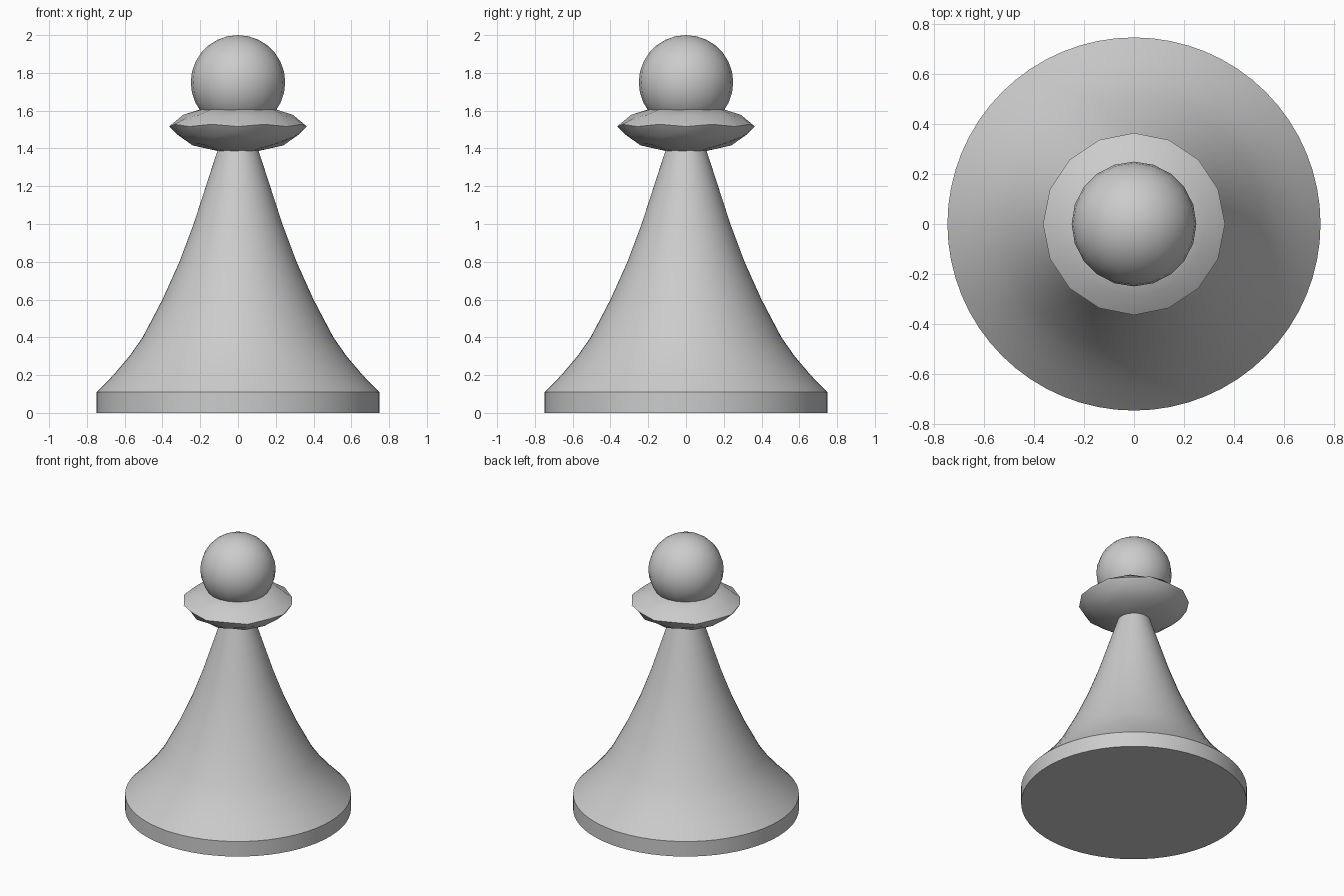
import bpy, bmesh, math

cube = bpy.data.objects.get("Cube")
if cube:
    bpy.data.objects.remove(cube, do_unlink=True)

grey = bpy.data.materials.new("plain_grey")
grey.use_nodes = True
colour = (0.6, 0.6, 0.6, 1)
grey.diffuse_color = colour
grey.node_tree.nodes["Principled BSDF"].inputs["Base Color"].default_value = colour


def finish(obj, angle):
    obj.data.materials.append(grey)
    bpy.ops.object.select_all(action='DESELECT')
    obj.select_set(True)
    bpy.context.view_layer.objects.active = obj
    bpy.ops.object.shade_smooth_by_angle(angle=math.radians(angle))


def lathe(name, profile, sides, angle, ripple=0):
    """Turn a (radius, height) profile around z and cap both ends."""
    bm = bmesh.new()
    rings = []
    for k, (r, z) in enumerate(profile):
        inner = 0 < k < len(profile) - 1
        ring = []
        for i in range(sides):
            a = math.tau * i / sides
            dz = ripple * math.cos(sides / 2 * a + k * math.pi) if inner else 0
            ring.append(bm.verts.new((r * math.cos(a), r * math.sin(a), z + dz)))
        rings.append(ring)
    for low, high in zip(rings, rings[1:]):
        for i in range(sides):
            j = (i + 1) % sides
            bm.faces.new((low[i], low[j], high[j], high[i]))
    bm.faces.new(rings[0][::-1])
    bm.faces.new(rings[-1])
    mesh = bpy.data.meshes.new(name)
    bm.to_mesh(mesh)
    bm.free()
    obj = bpy.data.objects.new(name, mesh)
    bpy.context.collection.objects.link(obj)
    finish(obj, angle)
    return obj


# Flared body with an upright foot
lathe("body", [(0.748, 0), (0.748, 0.11), (0.66, 0.2), (0.575, 0.3), (0.505, 0.4),
               (0.4, 0.6), (0.31, 0.8), (0.235, 1.0), (0.17, 1.2), (0.105, 1.4)], 64, 30)

# Lens-shaped collar with a slightly uneven rim
lathe("collar", [(0.1, 1.385), (0.24, 1.422), (0.325, 1.47), (0.365, 1.522),
                 (0.29, 1.572), (0.19, 1.61)], 16, 35, 0.006)

# Round head
bpy.ops.mesh.primitive_uv_sphere_add(segments=20, ring_count=14, radius=0.25,
                                     location=(0, 0, 1.75))
head = bpy.context.object
head.name = "head"
finish(head, 40)
